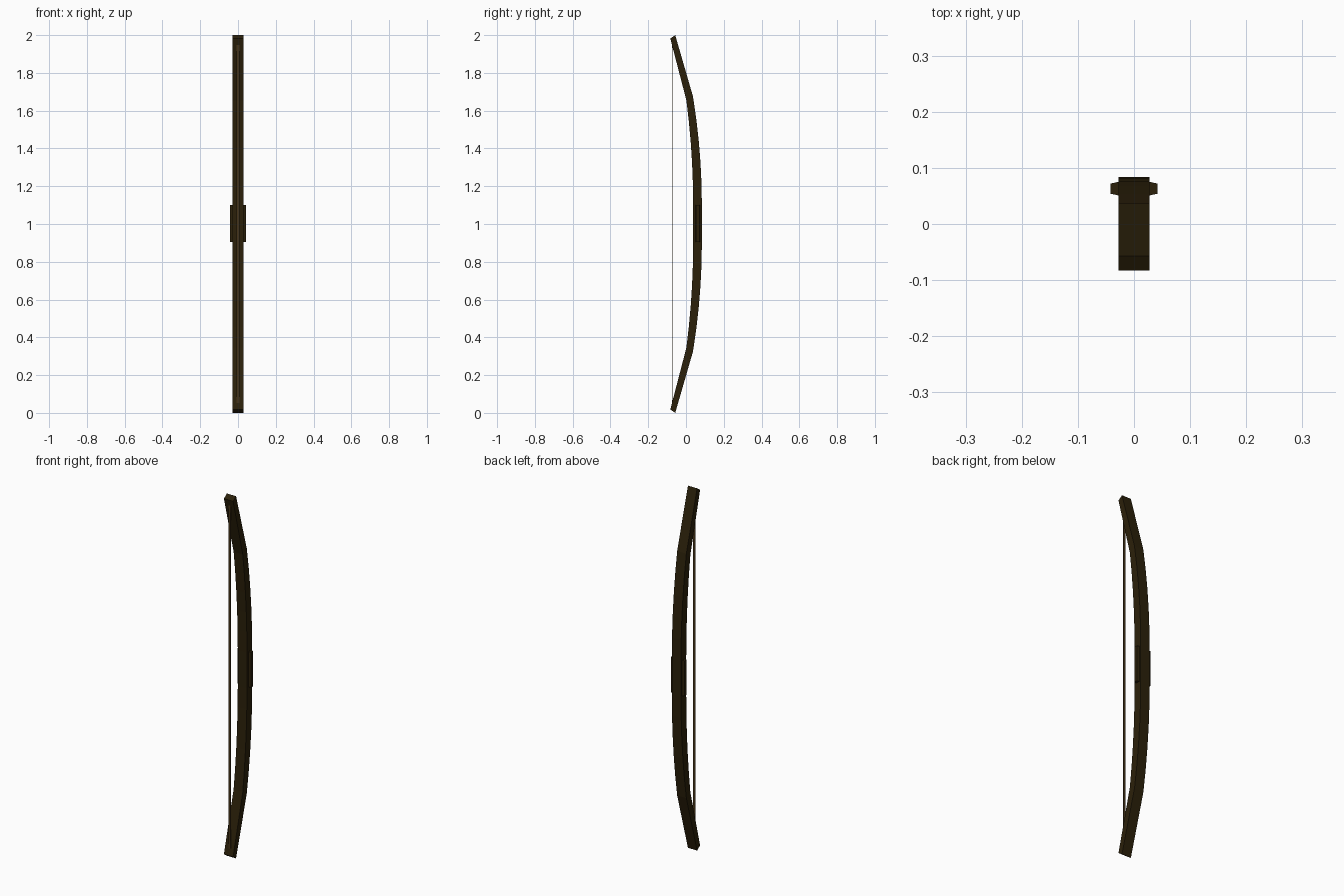
import bpy, bmesh

if "Cube" in bpy.data.objects:
    bpy.data.objects.remove(bpy.data.objects["Cube"])


def material(name, rgb):
    m = bpy.data.materials.new(name)
    m.diffuse_color = (*rgb, 1)
    m.use_nodes = True
    m.node_tree.nodes["Principled BSDF"].inputs["Base Color"].default_value = m.diffuse_color
    return m


wood = material("dark wood", (0.024, 0.0145, 0.003))
cord = material("brown cord", (0.06, 0.033, 0.009))


def add_object(name, bm, mat):
    bmesh.ops.recalc_face_normals(bm, faces=bm.faces)
    me = bpy.data.meshes.new(name)
    bm.to_mesh(me)
    bm.free()
    me.materials.append(mat)
    ob = bpy.data.objects.new(name, me)
    bpy.context.collection.objects.link(ob)
    return ob


def loft(name, rings, mat):
    """Skin a row of equal-sized vertex rings and cap both ends."""
    bm = bmesh.new()
    rows = [[bm.verts.new(p) for p in ring] for ring in rings]
    n = len(rows[0])
    for a, b in zip(rows, rows[1:]):
        for i in range(n):
            j = (i + 1) % n
            bm.faces.new((a[i], a[j], b[j], b[i]))
    bm.faces.new(rows[0])
    bm.faces.new(rows[-1])
    return add_object(name, bm, mat)


# Bow stave: (inner y, inner dz, outer y, outer dz) above the middle, mirrored down
half = []
for i in range(6):
    t = i / 5
    half.append((0.038 - 0.036 * t * t, 0.1 + 0.555 * t,
                 0.084 - 0.047 * t * t, 0.1 + 0.575 * t))
half.append((-0.083, 0.982, -0.057, 1.0))
stations = [(a, -b, c, -d) for a, b, c, d in reversed(half)] + half
w = 0.028
loft("bow_stave", [[(-w, yi, 1 + zi), (w, yi, 1 + zi), (w, yo, 1 + zo), (-w, yo, 1 + zo)]
                   for yi, zi, yo, zo in stations], wood)

# Grip plates: tapered blocks on each side of the middle
for side, label in ((-1, "left"), (1, "right")):
    rings = []
    for x, y0, y1 in ((0.02, 0.05, 0.077), (0.028, 0.051, 0.075), (0.042, 0.054, 0.072)):
        rings.append([(side * x, y0, 0.905), (side * x, y1, 0.905),
                      (side * x, y1, 1.1), (side * x, y0, 1.1)])
    loft("grip_plate_" + label, rings, wood)

# Bowstring: thin flat cord between the two limb tips
loft("bowstring", [[(-0.007, -0.074, z), (0.007, -0.074, z),
                    (0.007, -0.072, z), (-0.007, -0.072, z)] for z in (0.05, 1.95)], cord)
